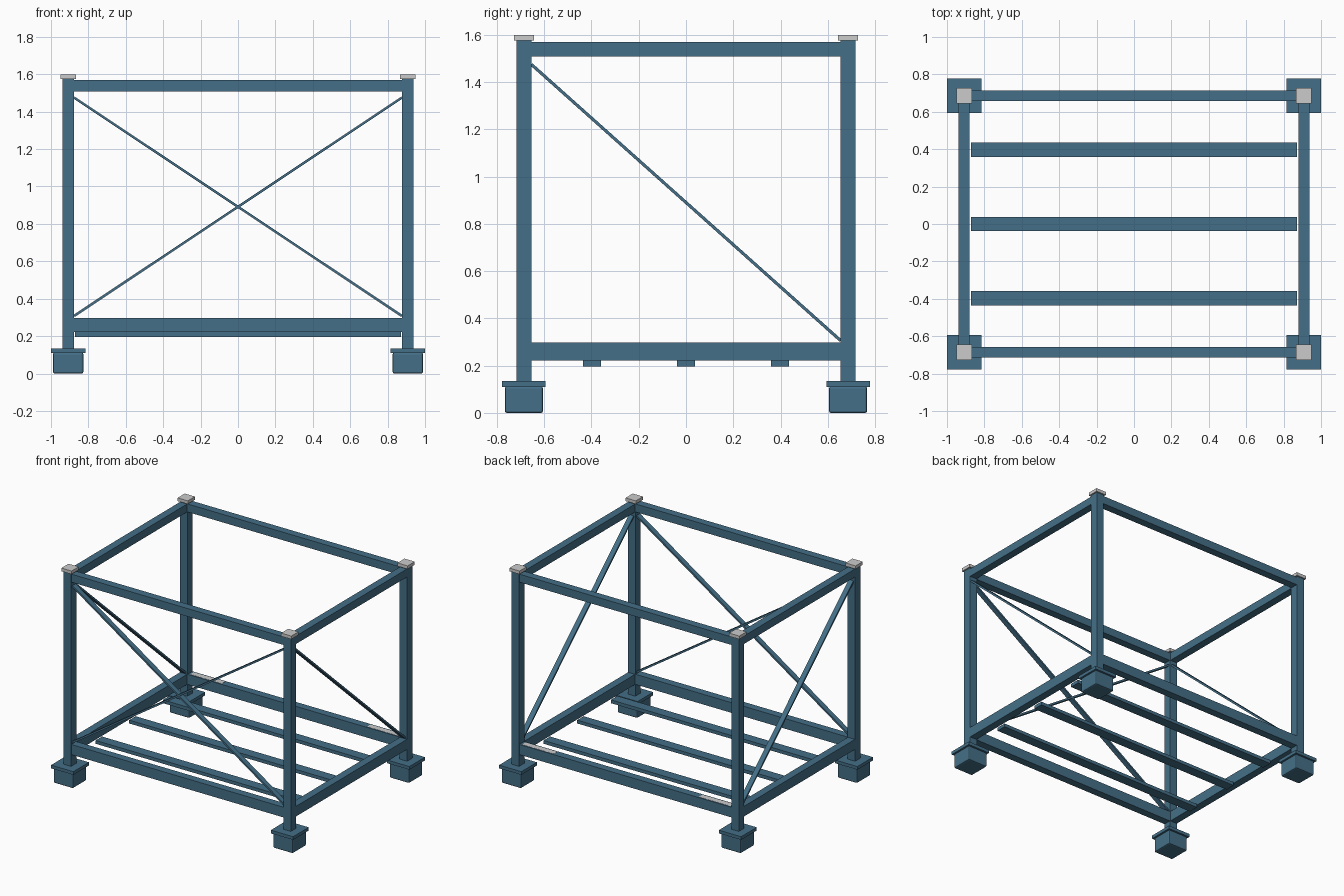
import bpy
from mathutils import Vector, Matrix

if "Cube" in bpy.data.objects:
    bpy.data.objects.remove(bpy.data.objects["Cube"])

blue = bpy.data.materials.new("blue_paint")
blue.diffuse_color = (0.058, 0.159, 0.245, 1)
blue.use_nodes = True
blue.node_tree.nodes["Principled BSDF"].inputs["Base Color"].default_value = blue.diffuse_color

PX, PY = 0.908, 0.686      # post centres
HALF = 0.0315              # half post width


def box(name, centre, size, mat=blue, bevel=0):
    bpy.ops.mesh.primitive_cube_add(size=1)
    ob = bpy.context.object
    ob.name = name
    ob.data.transform(Matrix.Diagonal((*size, 1)))
    ob.location = centre
    if mat:
        ob.data.materials.append(mat)
    if bevel:
        mod = ob.modifiers.new("bevel", 'BEVEL')
        mod.width = bevel
        mod.segments = 2
    return ob


def brace(name, a, b, wide_axis, width=0.038, thick=0.013):
    """Flat bar between two points, its wide side along wide_axis."""
    a, b, w = Vector(a), Vector(b), Vector(wide_axis)
    d = (b - a).normalized()
    n = d.cross(w)
    ob = box(name, (0, 0, 0), ((b - a).length, width, thick))
    rot = Matrix((d, w, n)).transposed().to_4x4()
    ob.matrix_world = Matrix.Translation((a + b) / 2) @ rot


# Corner posts with cup feet, foot plates and grey caps
for sx, side in ((-1, "left"), (1, "right")):
    for sy, end in ((-1, "front"), (1, "back")):
        x, y, tag = sx * PX, sy * PY, f"{end}_{side}"
        box(f"post_{tag}", (x, y, 0.853), (2 * HALF, 2 * HALF, 1.446))
        box(f"foot_{tag}", (x, y, 0.056), (0.162, 0.162, 0.112), bevel=0.009)
        box(f"foot_plate_{tag}", (x, y, 0.122), (0.184, 0.184, 0.024))
        box(f"post_cap_{tag}", (x, y, 1.588), (0.084, 0.084, 0.024), None)

# Upper and lower rails between the posts
lx, ly = 2 * (PX - HALF), 2 * (PY - HALF)
for level, z, h in (("top", 1.539, 0.06), ("bottom", 0.259, 0.076)):
    for s, end, side in ((-1, "front", "left"), (1, "back", "right")):
        box(f"{level}_rail_{end}", (0, s * PY, z), (lx, 0.058, h))
        box(f"{level}_rail_{side}", (s * PX, 0, z), (0.058, ly, h))

# Floor slats under the lower rails
for i, y in enumerate((-0.397, 0, 0.397)):
    box(f"floor_slat_{i + 1}", (0, y, 0.209), (1.744, 0.076, 0.025))

# Crossed flat bars on the front, one diagonal on each side
ix, iy = PX - HALF, PY - HALF
for s, side in ((-1, "left"), (1, "right")):
    brace(f"front_brace_{side}", (s * ix, -PY, 1.475), (-s * ix, -PY, 0.308), (0, 1, 0))
    brace(f"side_brace_{side}", (s * PX, -iy, 1.475), (s * PX, iy, 0.306), (1, 0, 0))
    # Thin grey wear strips on the back lower rail
    box(f"wear_strip_{side}", (s * 0.73, PY, 0.296), (0.26, 0.04, 0.004), None)
